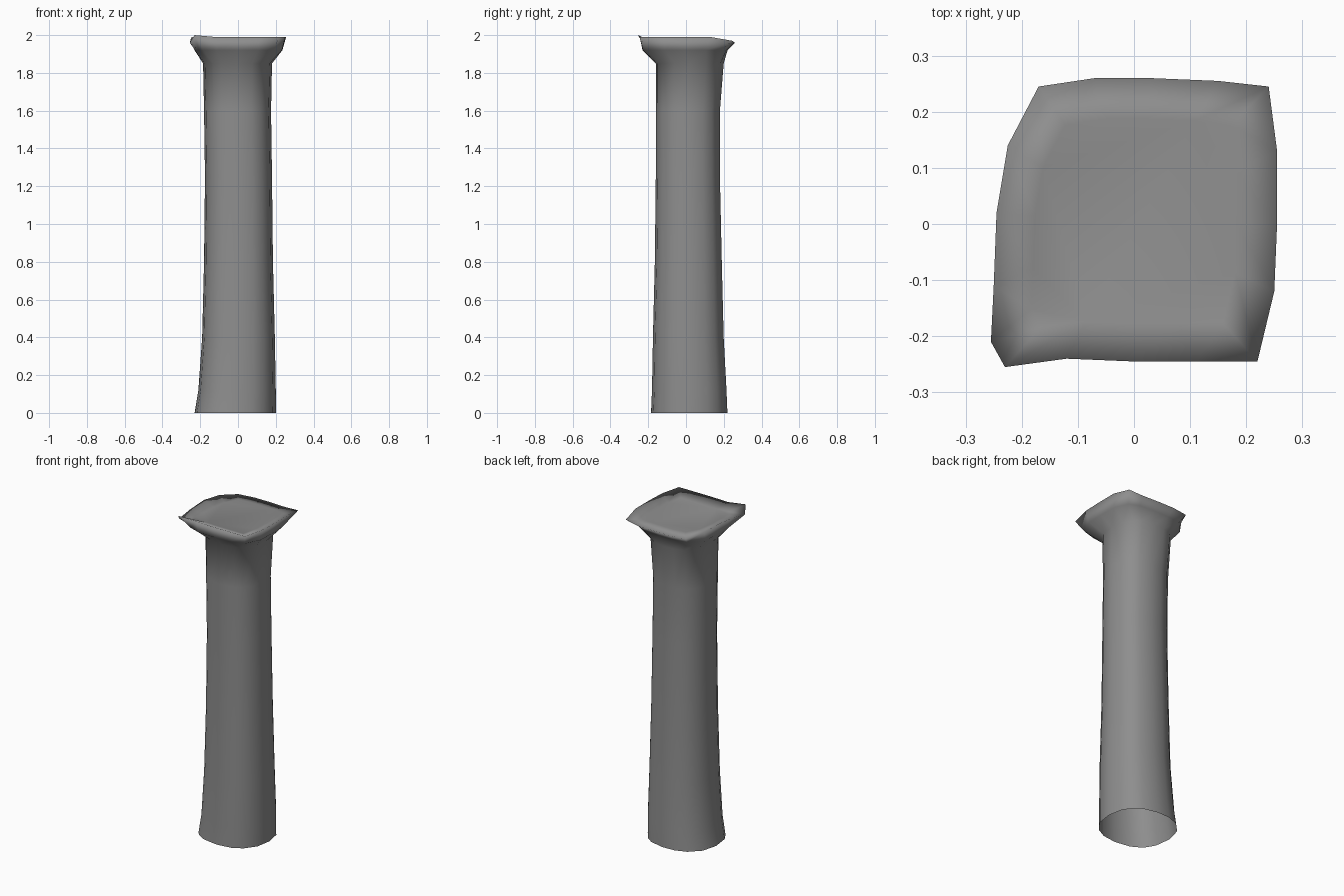
import bpy
import bmesh
import math
from mathutils import Vector

# Remove only the default object
default_object = bpy.data.objects.get("Cube")
if default_object is not None:
    bpy.data.objects.remove(default_object, do_unlink=True)


def make_material(name, colour):
    material = bpy.data.materials.new(name)
    material.use_nodes = True
    material.diffuse_color = colour
    shader = next(node for node in material.node_tree.nodes
                  if node.type == 'BSDF_PRINCIPLED')
    shader.inputs["Base Color"].default_value = colour
    shader.inputs["Roughness"].default_value = 0.8
    return material


# Worn square lip of the capital, counter-clockwise from the front right corner
lip_outline = [
    (-.23, -.255, 2), (-.12, -.24, 1.99), (0, -.245, 1.99), (.11, -.245, 1.99),
    (.22, -.245, 1.99), (.25, -.12, 1.99), (.255, 0, 1.99), (.255, .13, 1.99),
    (.24, .245, 1.97), (.15, .255, 1.96), (.03, .26, 1.96), (-.07, .26, 1.96),
    (-.17, .245, 1.96), (-.225, .14, 1.98), (-.245, .02, 1.99),
    (-.25, -.11, 1.98), (-.255, -.21, 1.96),
]

# Shaft levels: height, right, left, front, back, squareness
shaft_levels = [
    (0, -.23, .2, -.185, .22, 2.3),
    (.12, -.21, .2, -.18, .215, 2.3),
    (.4, -.19, .195, -.175, .2, 2.3),
    (.8, -.18, .185, -.165, .19, 2.3),
    (1.25, -.175, .18, -.16, .18, 2.3),
    (1.6, -.18, .175, -.16, .18, 2.3),
    (1.85, -.185, .18, -.16, .2, 2.4),
    (1.92, -.23, .235, -.23, .22, 4),
]


def rounded_section(height, right, left, front, back, power):
    """Return a rounded square ring whose spokes line up with the lip."""
    centre = Vector(((left + right) / 2, (front + back) / 2, height))
    half_width, half_depth = (left - right) / 2, (back - front) / 2
    ring = []
    for x, y, _ in lip_outline:
        angle = math.atan2(y, x)
        c, s = math.cos(angle), math.sin(angle)
        reach = (abs(c) ** power + abs(s) ** power) ** (-1 / power)
        ring.append(centre + Vector((half_width * c * reach,
                                     half_depth * s * reach, 0)))
    return ring


def shallow_dish(scale, height):
    """Return a shrunken copy of the lip for the sunken top."""
    return [Vector((x * scale, y * scale, height)) for x, y, _ in lip_outline]


def build_lofted_object(name, sections, material):
    """Skin the sections, close the top and leave the foot open."""
    bm = bmesh.new()
    rings = [[bm.verts.new(point) for point in section] for section in sections]
    for lower, upper in zip(rings, rings[1:]):
        for i in range(len(lower)):
            j = (i + 1) % len(lower)
            bm.faces.new((lower[i], lower[j], upper[j], upper[i]))
    bm.faces.new(rings[-1])
    bm.normal_update()
    for face in bm.faces:
        face.smooth = True
    mesh = bpy.data.meshes.new(name)
    bm.to_mesh(mesh)
    bm.free()
    mesh.materials.append(material)
    column = bpy.data.objects.new(name, mesh)
    bpy.context.collection.objects.link(column)
    return column


# One continuous skin: shaft, flared neck, lip and sunken top
stone = make_material("grey stone", (.27, .27, .27, 1))
sections = [rounded_section(*level) for level in shaft_levels]
sections.append([Vector(point) for point in lip_outline])
sections.append(shallow_dish(.72, 1.965))
build_lofted_object("stone_column", sections, stone)
